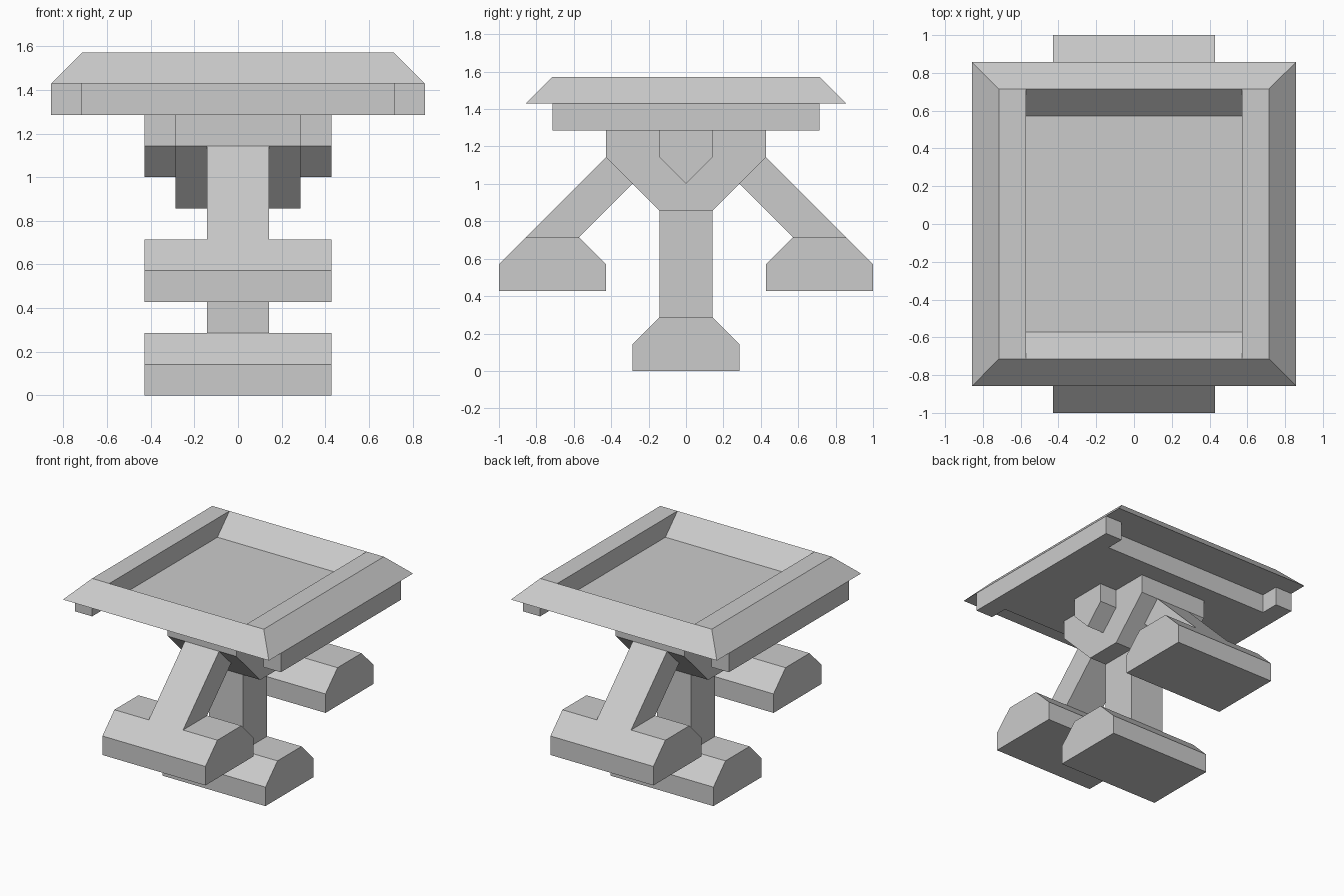
import bpy, bmesh
from mathutils import Vector

if "Cube" in bpy.data.objects:
    bpy.data.objects.remove(bpy.data.objects["Cube"])

U = 1 / 7  # grid module of the model


def finish(name, bm):
    bmesh.ops.recalc_face_normals(bm, faces=bm.faces)
    bmesh.ops.scale(bm, vec=(U, U, U), verts=bm.verts)
    mesh = bpy.data.meshes.new(name)
    bm.to_mesh(mesh)
    bm.free()
    obj = bpy.data.objects.new(name, mesh)
    bpy.context.collection.objects.link(obj)
    return obj


def extrude(name, pts, offset):
    """Close a flat outline and extrude it by offset."""
    bm = bmesh.new()
    face = bm.faces.new([bm.verts.new(p) for p in pts])
    geom = bmesh.ops.extrude_face_region(bm, geom=[face])["geom"]
    verts = [v for v in geom if isinstance(v, bmesh.types.BMVert)]
    bmesh.ops.translate(bm, vec=Vector(offset), verts=verts)
    return finish(name, bm)


def side_profile(name, half_width, yz):
    return extrude(name, [(-half_width, y, z) for y, z in yz],
                   (2 * half_width, 0, 0))


def foot(name, y, z):
    side_profile(name, 3, [(y + a, z + b) for a, b in
                 ((-2, 0), (2, 0), (2, 1), (1, 2), (-1, 2), (-2, 1))])


# Centre leg and foot
foot("centre_foot", 0, 0)
side_profile("centre_leg", 1, [(-1, 2), (1, 2), (1, 6), (-1, 6)])

# Slanted front and back legs with their feet
for name, s in (("front", -1), ("back", 1)):
    foot(name + "_foot", 5 * s, 3)
    side_profile(name + "_leg", 1,
                 [(s * y, z) for y, z in ((3, 8), (2, 7), (4, 5), (6, 5))])

# Tapered hub and the cross beam running through it
side_profile("hub", 2, [(-3, 9), (-3, 8), (-1, 6), (1, 6), (3, 8), (3, 9)])
side_profile("cross_beam", 3, [(-1, 9), (-1, 8), (0, 7), (1, 8), (1, 9)])

# Tray base: slab notched at front and back; its top is the tray floor
extrude("tray_base", [(x, y, 9) for x, y in (
    (-6, -5), (-5, -5), (-5, -4), (5, -4), (5, -5), (6, -5),
    (6, 5), (5, 5), (5, 4), (-5, 4), (-5, 5), (-6, 5))], (0, 0, 1))

# Tray rim: bevelled outside, flat on the sides, sloped inside at front and back
bm = bmesh.new()
outer, ridge, opening, inner = [
    [bm.verts.new((sx * x, sy * y, z))
     for sx, sy in ((-1, -1), (1, -1), (1, 1), (-1, 1))]
    for x, y, z in ((6, 6, 10), (5, 5, 11), (4, 5, 11), (4, 4, 10))]
for i in range(4):
    j = (i + 1) % 4
    if i % 2:  # left and right sides
        bm.faces.new((outer[i], outer[j], ridge[j], ridge[i]))
        bm.faces.new((ridge[i], ridge[j], opening[j], opening[i]))
    else:      # front and back
        bm.faces.new((outer[i], outer[j], ridge[j], opening[j], opening[i], ridge[i]))
    bm.faces.new((opening[i], opening[j], inner[j], inner[i]))
    bm.faces.new((inner[i], inner[j], outer[j], outer[i]))
finish("tray_rim", bm)
